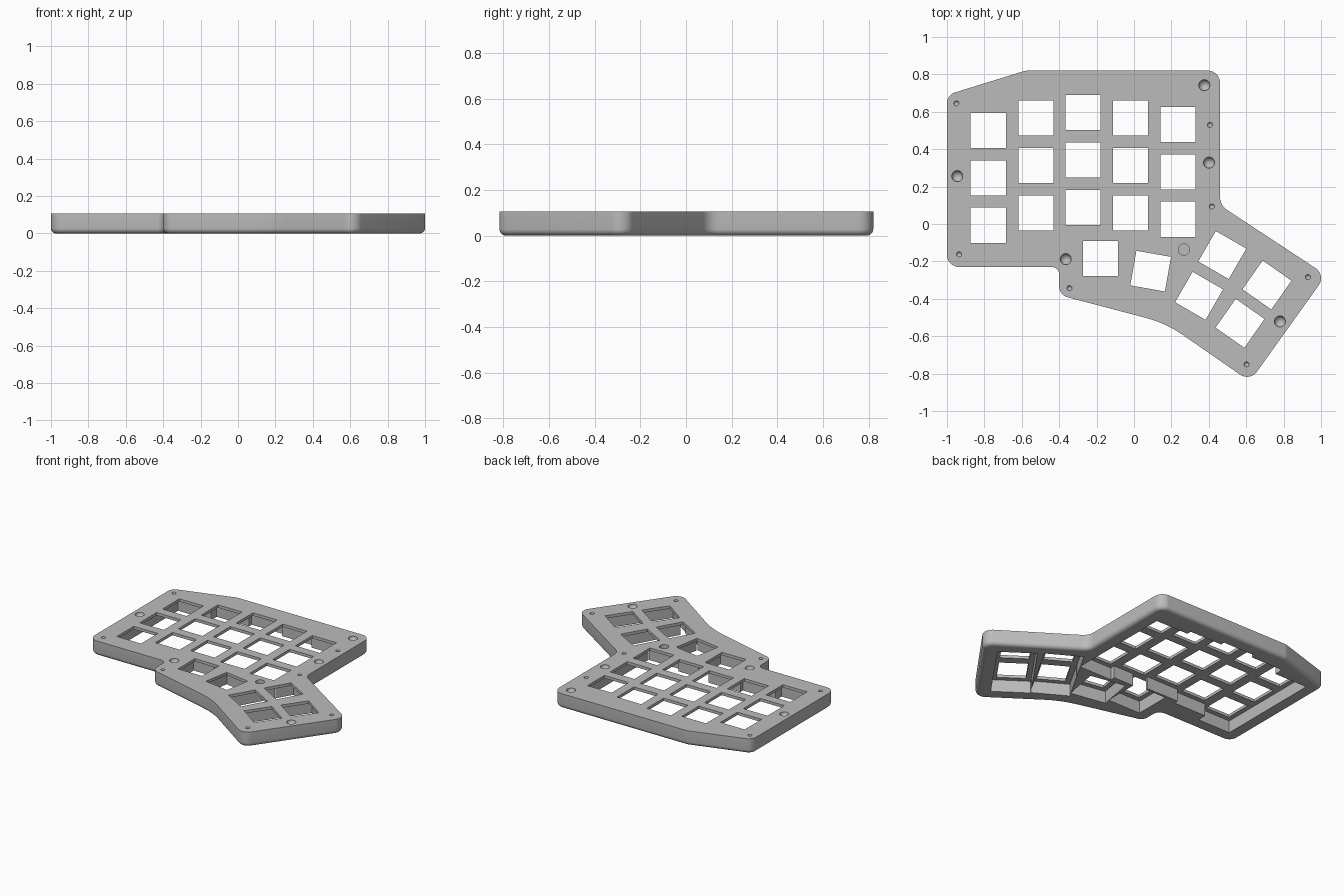
import bpy, bmesh, math
from mathutils import Vector, Matrix

if "Cube" in bpy.data.objects:
    bpy.data.objects.remove(bpy.data.objects["Cube"], do_unlink=True)

HEIGHT = 0.106       # whole case
PLATE_UNDER = 0.086  # underside of the key plate
HOLE = 0.188         # switch opening
POCKET = 0.256       # hollow below each switch

grey = bpy.data.materials.new("case_grey")
grey.use_nodes = True
grey.diffuse_color = (0.5, 0.5, 0.5, 1)
grey.node_tree.nodes["Principled BSDF"].inputs["Base Color"].default_value = (0.5, 0.5, 0.5, 1)


def to_object(bm, name, material=None):
    bmesh.ops.recalc_face_normals(bm, faces=bm.faces)
    mesh = bpy.data.meshes.new(name)
    bm.to_mesh(mesh)
    bm.free()
    obj = bpy.data.objects.new(name, mesh)
    bpy.context.collection.objects.link(obj)
    if material:
        mesh.materials.append(material)
    return obj


def rounded(corners):
    """Replace each (x, y, radius) corner with a tangent arc."""
    points = []
    for i, (x, y, r) in enumerate(corners):
        p = Vector((x, y))
        a = (Vector(corners[i - 1][:2]) - p).normalized()
        b = (Vector(corners[(i + 1) % len(corners)][:2]) - p).normalized()
        half = a.angle(b) / 2
        centre = p + (a + b).normalized() * r / math.sin(half)
        start = p + a * r / math.tan(half) - centre
        sweep = start.angle_signed(p + b * r / math.tan(half) - centre)
        steps = max(4, round(abs(sweep) / 0.14))
        for k in range(steps + 1):
            points.append(centre + Matrix.Rotation(-sweep * k / steps, 2) @ start)
    return points


def add_box(bm, x, y, degrees, size, z0, z1):
    place = (Matrix.Translation((x, y, (z0 + z1) / 2))
             @ Matrix.Rotation(math.radians(degrees), 4, 'Z')
             @ Matrix.Diagonal((size, size, z1 - z0, 1)))
    bmesh.ops.create_cube(bm, size=1, matrix=place)


def carve(target, cutter, overlapping=False):
    cutter.hide_render = True
    mod = target.modifiers.new("carve", 'BOOLEAN')
    mod.operation = 'DIFFERENCE'
    mod.solver = 'EXACT'
    mod.use_self = overlapping
    mod.object = cutter
    bpy.context.view_layer.objects.active = target
    bpy.ops.object.modifier_apply(modifier=mod.name)
    bpy.data.objects.remove(cutter, do_unlink=True)


# Case body: rounded outline, extruded, with a soft lower edge
outline = rounded([
    (-1, 0.69, 0.06), (-1, -0.23, 0.065), (-0.4, -0.23, 0.04), (-0.4, -0.38, 0.06),
    (0.17, -0.53, 0.6), (0.62, -0.842, 0.065), (1.027, -0.273, 0.065),
    (0.46, 0.1, 0.08), (0.46, 0.82, 0.065), (-0.58, 0.82, 0.1)])
bm = bmesh.new()
base = bm.faces.new([bm.verts.new((p.x, p.y, 0)) for p in outline])
top = bmesh.ops.extrude_face_region(bm, geom=[base], use_keep_orig=True)
bmesh.ops.translate(bm, vec=(0, 0, HEIGHT),
                    verts=[v for v in top["geom"] if isinstance(v, bmesh.types.BMVert)])
lower = [e for e in bm.edges if all(v.co.z < 0.001 for v in e.verts)]
bmesh.ops.bevel(bm, geom=lower, offset=0.028, segments=5, profile=0.5, affect='EDGES')
case = to_object(bm, "keyboard_case", grey)

# Key positions: five staggered columns, then the angled thumb keys
keys = []
for x, y in ((-0.779, 0.5), (-0.524, 0.566), (-0.272, 0.596), (-0.019, 0.566), (0.235, 0.532)):
    keys += [(x, y - row * 0.2535, 0) for row in range(3)]
keys += [(-0.179, -0.184, 0), (0.089, -0.252, -10), (0.472, -0.166, -30),
         (0.348, -0.384, -30), (0.711, -0.326, -35), (0.567, -0.531, -35)]

# Hollow underside
bm = bmesh.new()
for key in keys:
    add_box(bm, *key, POCKET, -0.1, PLATE_UNDER)
carve(case, to_object(bm, "pocket_cutter"), True)

# Switch openings through the plate
bm = bmesh.new()
for key in keys:
    add_box(bm, *key, HOLE, 0.04, 0.2)
carve(case, to_object(bm, "switch_cutter"))

# Round dimples for feet and small screws, and one flat-bottomed recess
feet = [(-0.945, 0.256), (-0.365, -0.188), (0.401, 0.328), (0.376, 0.742), (0.78, -0.521)]
screws = [(-0.95, 0.645), (-0.935, -0.162), (-0.345, -0.343), (0.406, 0.53),
          (0.416, 0.094), (0.93, -0.284), (0.602, -0.75)]
bm = bmesh.new()
for spots, radius in ((feet, 0.03), (screws, 0.014)):
    for x, y in spots:
        bmesh.ops.create_uvsphere(bm, u_segments=24, v_segments=13, radius=radius,
                                  matrix=Matrix.Translation((x, y, HEIGHT)))
bmesh.ops.create_cone(bm, cap_ends=True, segments=24, radius1=0.03, radius2=0.03, depth=0.08,
                      matrix=Matrix.Translation((0.267, -0.137, HEIGHT)))
carve(case, to_object(bm, "dimple_cutter"))

# Smooth the curved walls, keep the edges crisp
bpy.ops.object.select_all(action='DESELECT')
case.select_set(True)
bpy.context.view_layer.objects.active = case
bpy.ops.object.shade_smooth_by_angle(angle=math.radians(30))
